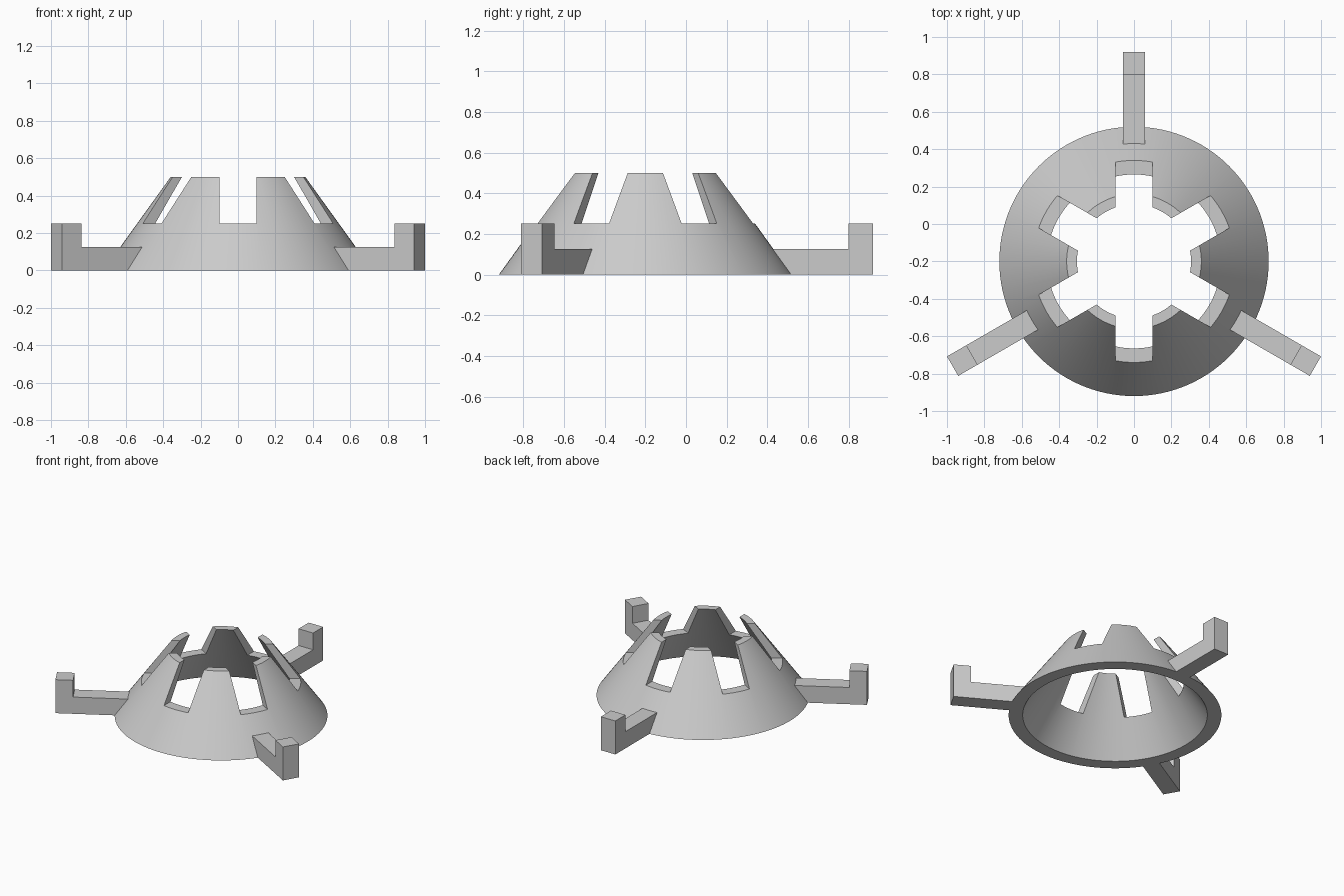
import bpy, bmesh, math
from mathutils import Matrix, Vector

if "Cube" in bpy.data.objects:
    bpy.data.objects.remove(bpy.data.objects["Cube"])

CENTRE = Vector((0, -0.2, 0))

grey = bpy.data.materials.new("plain_grey")
grey.use_nodes = True
colour = (0.6, 0.6, 0.6, 1)
grey.diffuse_color = colour
grey.node_tree.nodes["Principled BSDF"].inputs["Base Color"].default_value = colour


def finish(name, bm):
    bmesh.ops.recalc_face_normals(bm, faces=bm.faces)
    mesh = bpy.data.meshes.new(name)
    bm.to_mesh(mesh)
    bm.free()
    mesh.materials.append(grey)
    obj = bpy.data.objects.new(name, mesh)
    bpy.context.collection.objects.link(obj)
    return obj


def select_only(obj):
    bpy.ops.object.select_all(action="DESELECT")
    obj.select_set(True)
    bpy.context.view_layer.objects.active = obj


# Hollow cone wall: a slanted cross-section spun about the vertical axis
bm = bmesh.new()
section = [(0.72, 0), (0.36, 0.5), (0.305, 0.5), (0.625, 0)]
verts = [bm.verts.new((r, 0, z)) for r, z in section]
edges = [bm.edges.new((verts[i], verts[i - 1])) for i in range(4)]
bmesh.ops.spin(bm, geom=verts + edges, axis=(0, 0, 1), cent=(0, 0, 0),
               angle=math.tau, steps=120, use_merge=True)
bmesh.ops.remove_doubles(bm, verts=bm.verts, dist=1e-4)
cone = finish("slotted_cone", bm)
cone.location = CENTRE

# Three crossing bars cut the six upper slots
for i in range(3):
    bm = bmesh.new()
    bmesh.ops.create_cube(bm, size=1, matrix=Matrix.Rotation(i * math.pi / 3, 4, "Z")
                          @ Matrix.Translation((0, 0, 0.5))
                          @ Matrix.Diagonal((0.2, 2, 0.5, 1)))
    cutter = finish("slot_cutter", bm)
    cutter.location = CENTRE
    cutter.hide_render = True
    bpy.context.view_layer.update()
    cut = cone.modifiers.new("slot", "BOOLEAN")
    cut.operation = "DIFFERENCE"
    cut.solver = "EXACT"
    cut.object = cutter
    select_only(cone)
    bpy.ops.object.modifier_apply(modifier=cut.name)
    bpy.data.objects.remove(cutter)

select_only(cone)
bpy.ops.object.shade_smooth_by_angle(angle=math.radians(30))

# Three L-shaped arms, with inner ends that follow the cone's slope
profile = [(0.712, 0), (1.12, 0), (1.12, 0.25), (1.0, 0.25), (1.0, 0.125), (0.622, 0.125)]
for name, angle in (("back_arm", 90), ("right_arm", 210), ("left_arm", -30)):
    bm = bmesh.new()
    face = bm.faces.new([bm.verts.new((r, -0.06, z)) for r, z in profile])
    side = bmesh.ops.extrude_face_region(bm, geom=[face])["geom"]
    bmesh.ops.translate(bm, vec=(0, 0.12, 0),
                        verts=[v for v in side if isinstance(v, bmesh.types.BMVert)])
    arm = finish(name, bm)
    arm.location = CENTRE
    arm.rotation_euler.z = math.radians(angle)
